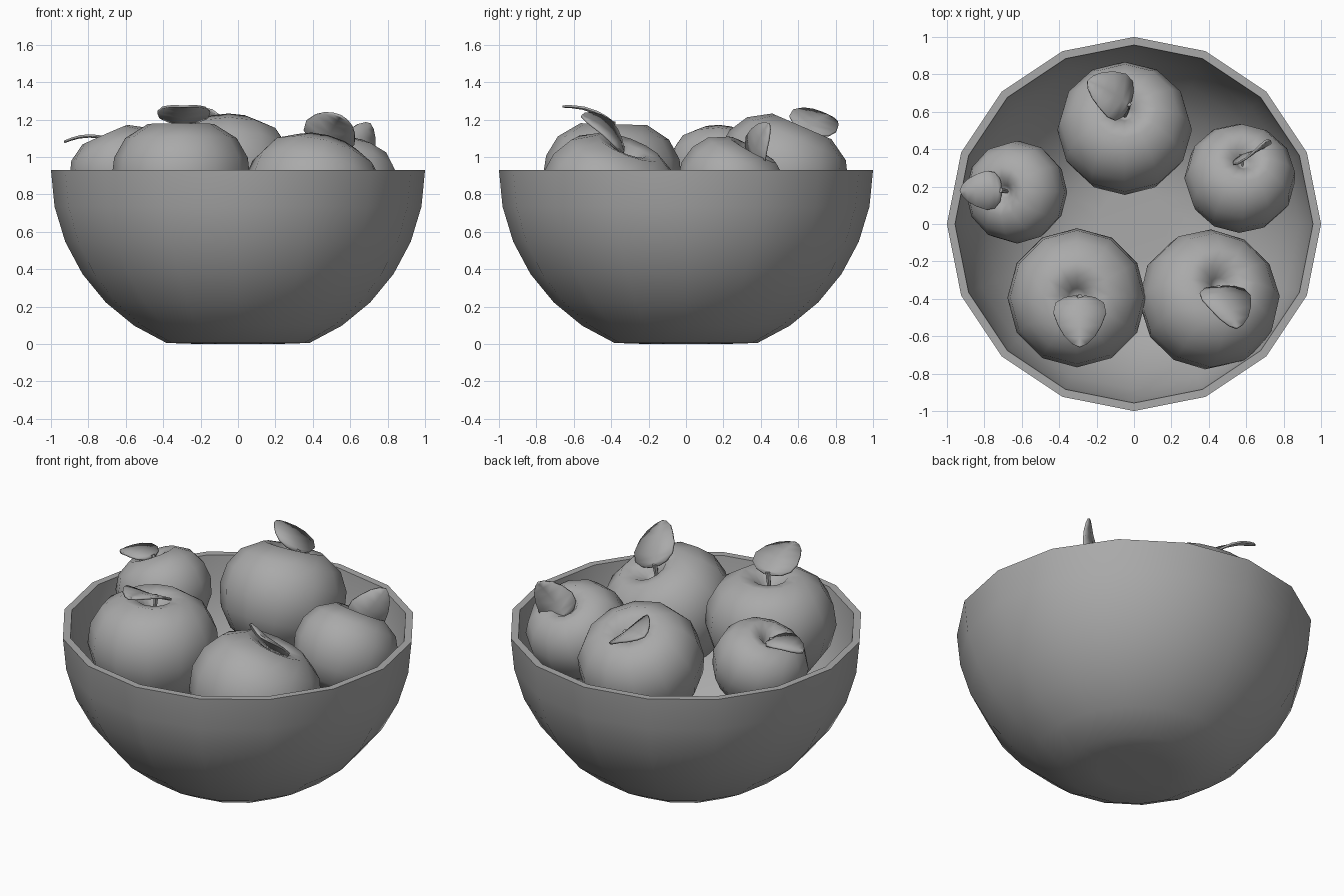
import bpy, bmesh, math
from mathutils import Vector, Matrix

cube = bpy.data.objects.get("Cube")
if cube:
    bpy.data.objects.remove(cube, do_unlink=True)

# One plain clay grey for everything
GREY = (0.4, 0.4, 0.4, 1)
clay = bpy.data.materials.new("clay_grey")
clay.use_nodes = True
clay.diffuse_color = GREY
clay.node_tree.nodes["Principled BSDF"].inputs["Base Color"].default_value = GREY


def finish(name, bm, sharp=180):
    """Turn a bmesh into a smooth-shaded object."""
    bmesh.ops.recalc_face_normals(bm, faces=bm.faces)
    mesh = bpy.data.meshes.new(name)
    bm.to_mesh(mesh)
    bm.free()
    for p in mesh.polygons:
        p.use_smooth = True
    mesh.set_sharp_from_angle(angle=math.radians(sharp))
    mesh.materials.append(clay)
    obj = bpy.data.objects.new(name, mesh)
    bpy.context.scene.collection.objects.link(obj)
    return obj


def lathe(name, profile, sides, sharp=180):
    """Revolve (radius, height) points about z."""
    bm = bmesh.new()
    rings = []
    for r, z in profile:
        if r == 0:
            rings.append([bm.verts.new((0, 0, z))] * sides)
        else:
            rings.append([bm.verts.new((r * math.cos(a), r * math.sin(a), z))
                          for a in (math.tau * i / sides for i in range(sides))])
    for lo, hi in zip(rings, rings[1:]):
        for i in range(sides):
            j = (i + 1) % sides
            corners = list(dict.fromkeys((lo[i], lo[j], hi[j], hi[i])))
            bm.faces.new(corners)
    return finish(name, bm, sharp)


def place(obj, origin, axis, scale=1.0):
    """Move an object and point its z along an axis."""
    turn = Vector((0, 0, 1)).rotation_difference(Vector(axis).normalized())
    obj.matrix_world = (Matrix.Translation(origin) @ turn.to_matrix().to_4x4()
                        @ Matrix.Scale(scale, 4))


# Bowl: hemispherical shell with a nearly flat foot
RIM = 0.93
WALL = 0.043
steps = [math.radians(11.25 * i) for i in range(7)]
outer = [(math.cos(a), RIM - math.sin(a)) for a in reversed(steps)]
inner = [(r * (1 - WALL), RIM - (RIM - z) * (1 - WALL)) for r, z in reversed(outer)]
floor = inner[-1][1] - .005
lathe("bowl", [(0, 0), (.2, 0)] + outer + inner + [(.19, floor), (0, floor)], 16, 40)

# Apple profile for a radius of one
APPLE = [(0, -.6), (.15, -.66), (.38, -.76), (.68, -.62), (.9, -.33), (1, .02),
         (.96, .35), (.8, .63), (.48, .83), (.27, .79), (.12, .64), (0, .5)]

# Heart-shaped leaf: position along the midrib, half width
LEAF = [(-.02, .1), (.03, .3), (.15, .46), (.35, .5), (.6, .41), (.8, .29), (.94, .14)]


def make_leaf(name, base, length, normal, width):
    along, up = Vector(length), Vector(normal).normalized()
    side = up.cross(along).normalized() * width
    base = Vector(base)
    bm = bmesh.new()

    def point(t, w):
        # Arched along the midrib, with a slight valley fold
        bend = width * (.09 * math.sin(math.pi * t) + .06 * abs(w))
        return bm.verts.new(base + along * t + side * w + up * bend)

    rib = [point(.02, 0)] + [point(t + .03, 0) for t, w in LEAF[1:]] + [point(1, 0)]
    for s in (-1, 1):
        edge = [point(t, s * w) for t, w in LEAF]
        for i in range(len(edge) - 1):
            bm.faces.new((rib[i], edge[i], edge[i + 1], rib[i + 1]))
        bm.faces.new((rib[-2], edge[-1], rib[-1]))
    leaf = finish(name, bm, 40)
    solid = leaf.modifiers.new("thickness", "SOLIDIFY")
    solid.thickness = 0.012
    solid.offset = 0


# Each apple: centre, radius, axis, leaf base, leaf length, leaf normal
APPLES = {
    "back": ((-.05, .50, .89), .36, (0, .40, .92),
             (-.03, .635, 1.14), (-.22, .13, .08), (.45, .24, .86)),
    "right": ((.565, .235, .825), .298, (.10, .48, .87),
              (.575, .365, .97), (.13, .08, .21), (.52, -.85, 0)),
    "left": ((-.62, .17, .91), .275, (-.40, .02, .91),
             (-.71, .18, 1.10), (-.22, 0, -.02), (-.09, 0, 1)),
    "front_left": ((-.305, -.395, .867), .372, (0, .03, 1),
                   (-.29, -.39, 1.18), (0, -.27, .09), (0, .32, .95)),
    "front_right": ((.395, -.415, .77), .378, (.25, .35, .90),
                    (.45, -.34, 1.05), (.10, -.22, .17), (.36, .84, .85)),
}

for label, (centre, radius, axis, leaf_base, length, normal) in APPLES.items():
    apple = lathe("apple_" + label, APPLE, 12)
    place(apple, centre, axis, radius)

    # Stem from the dimple to the leaf
    root = Vector(centre) + Vector(axis).normalized() * radius * .47
    reach = Vector(leaf_base) - root
    tall = reach.length + .01
    stem = lathe("stem_" + label, [(0, 0), (.009, 0), (.015, tall), (0, tall)], 6, 40)
    place(stem, root, reach)

    make_leaf("leaf_" + label, leaf_base, length, normal, radius * .76)
